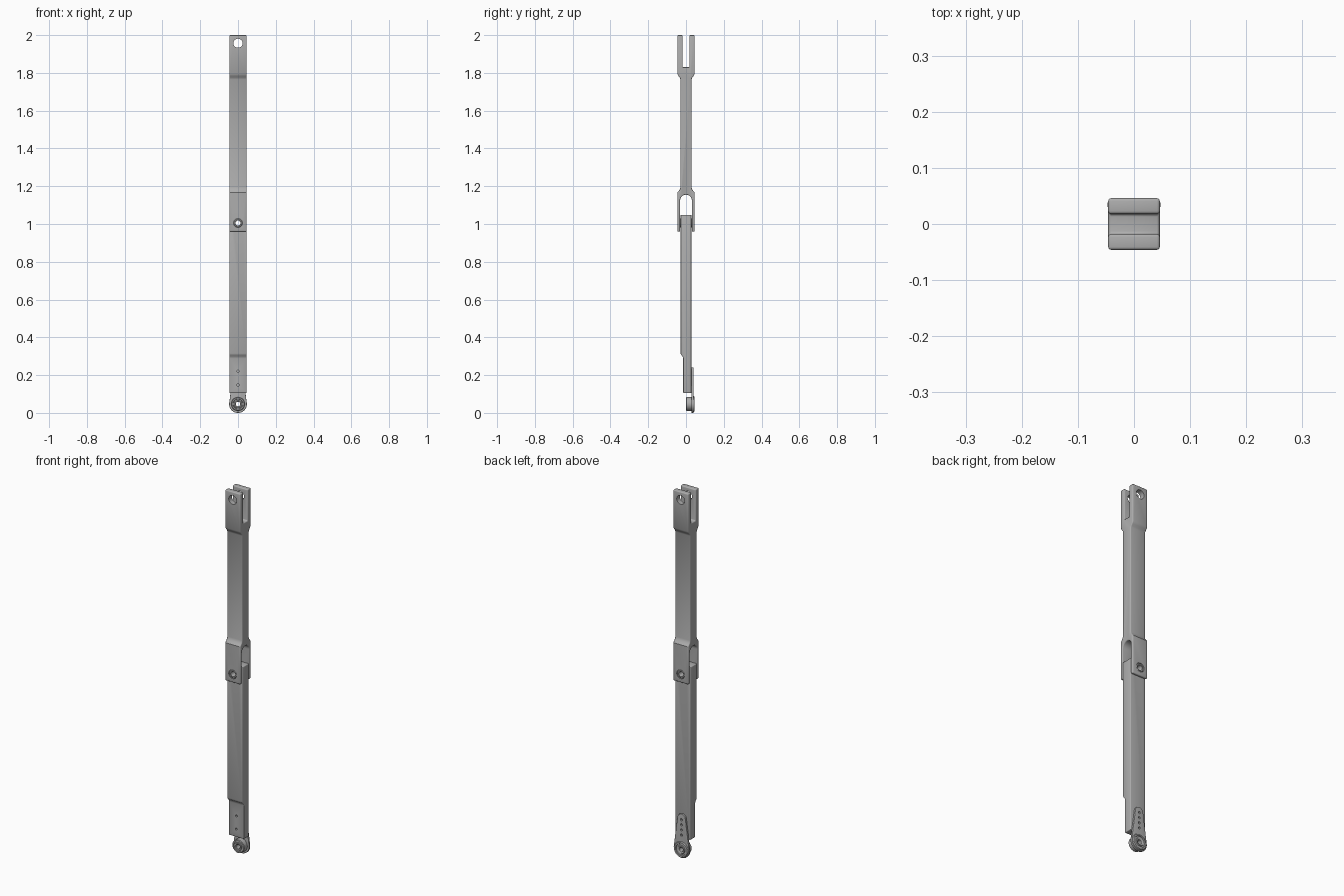
import bpy, bmesh
from math import sin, cos, pi, asin, radians
from mathutils import Matrix, Vector

cube = bpy.data.objects.get("Cube")
if cube:
    bpy.data.objects.remove(cube)

grey = bpy.data.materials.new("satin_grey")
grey.use_nodes = True
grey.diffuse_color = (0.42, 0.42, 0.42, 1)
grey.node_tree.nodes["Principled BSDF"].inputs["Base Color"].default_value = grey.diffuse_color

HALF = 0.046      # half width of the linkage
PIVOT_Z = 1.005   # middle pin
TOP_Z = 1.957     # top pin hole
WHEEL_Z = 0.047   # bottom roller


def make(name, bm):
    bmesh.ops.recalc_face_normals(bm, faces=bm.faces)
    mesh = bpy.data.meshes.new(name)
    bm.to_mesh(mesh)
    bm.free()
    mesh.materials.append(grey)
    obj = bpy.data.objects.new(name, mesh)
    bpy.context.collection.objects.link(obj)
    return obj


def extrude(name, points, offset):
    """Closed outline pushed along an offset."""
    bm = bmesh.new()
    face = bm.faces.new([bm.verts.new(p) for p in points])
    new = bmesh.ops.extrude_face_region(bm, geom=[face])["geom"]
    bmesh.ops.translate(bm, vec=offset, verts=[g for g in new if isinstance(g, bmesh.types.BMVert)])
    return make(name, bm)


def lathe(name, profile, z, steps=40):
    """Closed (radius, y) profile turned around the y axis."""
    bm = bmesh.new()
    rings = [[bm.verts.new((r * cos(2 * pi * i / steps), y, z + r * sin(2 * pi * i / steps)))
              for r, y in profile] for i in range(steps)]
    n = len(profile)
    for i in range(steps):
        a, b = rings[i], rings[(i + 1) % steps]
        for j in range(n):
            k = (j + 1) % n
            bm.faces.new((a[j], a[k], b[k], b[j]))
    return make(name, bm)


def finish(obj, bevel=0, holes=()):
    """Bevel edges, drill (z, radius, y centre, depth) holes, smooth."""
    bpy.ops.object.select_all(action='DESELECT')
    bpy.context.view_layer.objects.active = obj
    obj.select_set(True)
    if bevel:
        m = obj.modifiers.new("edges", 'BEVEL')
        m.width, m.segments, m.limit_method = bevel, 3, 'ANGLE'
        m.angle_limit = radians(40)
        bpy.ops.object.modifier_apply(modifier="edges")
    if holes:
        bm = bmesh.new()
        for z, r, y, depth in holes:
            bmesh.ops.create_cone(bm, cap_ends=True, segments=32, radius1=r, radius2=r, depth=depth,
                                  matrix=Matrix.Translation((0, y, z)) @ Matrix.Rotation(pi / 2, 4, 'X'))
        cutter = make("hole_cutter", bm)
        cutter.hide_render = True
        m = obj.modifiers.new("holes", 'BOOLEAN')
        m.operation, m.solver, m.object = 'DIFFERENCE', 'EXACT', cutter
        bpy.ops.object.modifier_apply(modifier="holes")
        bpy.data.objects.remove(cutter)
    bpy.ops.object.shade_smooth_by_angle(angle=radians(35))


# Upper link: slotted clevis on top, slim shank, arched fork below
SLOT, ARCH = 0.018, 0.031
right = [(SLOT, 1.83), (SLOT, 2.0), (HALF, 2.0), (HALF, 1.795), (0.040, 1.783), (0.033, 1.775),
         (0.029, 1.765), (0.029, 1.195), (0.033, 1.182), (0.040, 1.174), (HALF, 1.166), (HALF, 0.96),
         (ARCH, 0.96)]
arch = [(ARCH * cos(pi * i / 16), 1.124 + ARCH * sin(pi * i / 16)) for i in range(17)]
left = [(-y, z) for y, z in reversed(right)]
upper = extrude("upper_link", [(-HALF, y, z) for y, z in right + arch + left], Vector((2 * HALF, 0, 0)))
finish(upper, 0.005, [(TOP_Z, 0.024, 0, 0.2), (PIVOT_Z, 0.024, 0, 0.2)])

# Lower link: bar with a stepped front near the foot
outline = [(0.029, 0.105), (0.029, 1.048), (-0.029, 1.048), (-0.029, 0.315), (-0.026, 0.306),
           (-0.018, 0.299), (-0.015, 0.288), (-0.015, 0.105)]
lower = extrude("lower_link", [(-HALF, y, z) for y, z in outline], Vector((2 * HALF, 0, 0)))
finish(lower, 0.004, [(PIVOT_Z, 0.024, 0, 0.2), (0.22, 0.006, -0.015, 0.02), (0.148, 0.006, -0.015, 0.02)])

# Hollow pin through the middle joint
pin = lathe("middle_pin", [(0.024, -0.040), (0.024, 0.040), (0.020, 0.043), (0.014, 0.043),
                           (0.013, 0.040), (0.013, -0.040), (0.014, -0.043), (0.020, -0.043)], PIVOT_Z)
finish(pin)

# Teardrop lever on the back, wide round end at the foot
BIG, SMALL, TIP_Z = 0.047, 0.024, 0.216
tilt = asin((BIG - SMALL) / (TIP_Z - WHEEL_Z))


def arc(r, z, start, end, n):
    return [(r * cos(start + (end - start) * i / n), 0.029, z + r * sin(start + (end - start) * i / n))
            for i in range(n + 1)]


lever_outline = arc(SMALL, TIP_Z, tilt, pi - tilt, 16) + arc(BIG, WHEEL_Z, pi - tilt, 2 * pi + tilt, 32)
lever = extrude("back_lever", lever_outline, Vector((0, 0.011, 0)))
finish(lever, 0.002, [(WHEEL_Z, 0.012, 0.03, 0.1)] +
       [(0.125 + 0.028 * i, 0.006, 0.04, 0.016) for i in range(4)])

# Raised ring behind the lever
boss = lathe("lever_boss", [(0.012, 0.036), (0.012, 0.042), (0.017, 0.045), (0.021, 0.045), (0.023, 0.041),
                            (0.030, 0.041), (0.032, 0.045), (0.039, 0.045), (0.043, 0.039), (0.043, 0.036)], WHEEL_Z)
finish(boss)

# Roller with grooved face in front of the lever
roller = lathe("foot_roller", [(0.012, 0.031), (0.012, 0.001), (0.014, -0.001), (0.020, -0.001), (0.021, 0.004),
                               (0.026, 0.004), (0.027, 0.0), (0.033, 0.0), (0.036, 0.003), (0.036, 0.031)], WHEEL_Z)
finish(roller)
